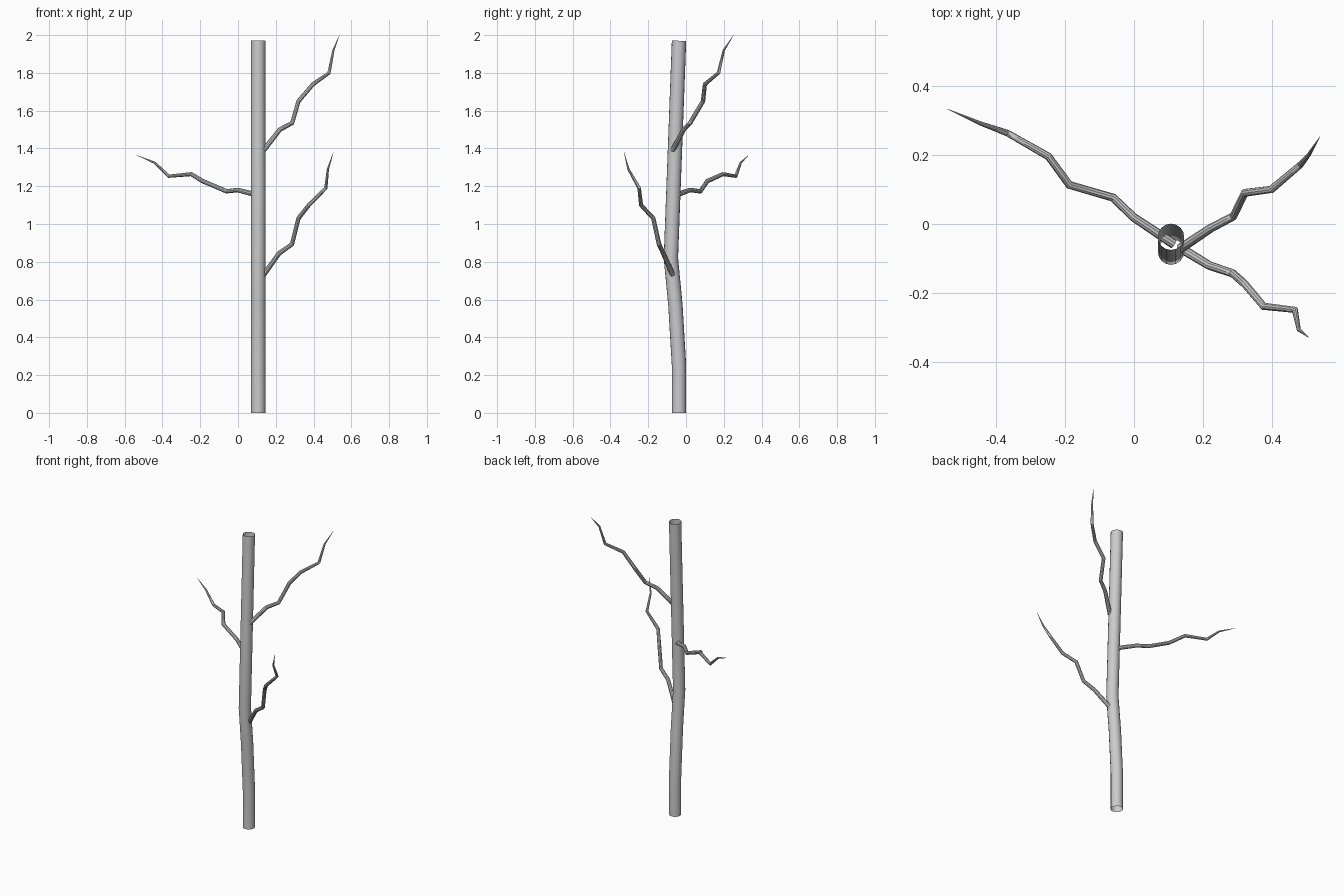
import bpy


def tube(name, points, radii, resolution):
    """Sweep an open round tube along a polyline, with a radius at each point."""
    curve = bpy.data.curves.new(name, 'CURVE')
    curve.dimensions = '3D'
    curve.bevel_depth = 1.0
    curve.bevel_resolution = resolution
    curve.use_fill_caps = False
    spline = curve.splines.new('POLY')
    spline.points.add(len(points) - 1)
    for p, co, r in zip(spline.points, points, radii):
        p.co = (*co, 1)
        p.radius = r
    obj = bpy.data.objects.new(name, curve)
    bpy.context.collection.objects.link(obj)
    bpy.ops.object.select_all(action='DESELECT')
    obj.select_set(True)
    bpy.context.view_layer.objects.active = obj
    bpy.ops.object.convert(target='MESH')
    bpy.ops.object.shade_smooth_by_angle()
    return bpy.context.object


# Trunk: gently bowed open tube
trunk = [(-0.037, 0), (-0.037, 0.25), (-0.056, 0.57), (-0.08, 0.82),
         (-0.062, 1.3), (-0.037, 1.97)]
tube("trunk", [(0.107, y, z) for y, z in trunk], [0.038] * len(trunk), 6)

# Branches: crooked twigs that taper to a point
branches = {
    "upper_right_branch": [
        (0.135, -0.07, 1.39), (0.222, -0.012, 1.50), (0.287, 0.022, 1.535),
        (0.32, 0.09, 1.65), (0.397, 0.10, 1.74), (0.482, 0.172, 1.80),
        (0.505, 0.20, 1.92), (0.537, 0.252, 2.0)],
    "lower_right_branch": [
        (0.135, -0.07, 0.73), (0.218, -0.12, 0.845), (0.286, -0.143, 0.893),
        (0.32, -0.173, 1.03), (0.375, -0.238, 1.10), (0.465, -0.248, 1.19),
        (0.476, -0.305, 1.29), (0.505, -0.328, 1.38)],
    "left_branch": [
        (0.115, -0.058, 1.15), (-0.002, 0.02, 1.18), (-0.06, 0.076, 1.173),
        (-0.187, 0.113, 1.227), (-0.247, 0.195, 1.264), (-0.366, 0.263, 1.253),
        (-0.442, 0.29, 1.325), (-0.538, 0.332, 1.365)],
}
taper = [0.014, 0.0125, 0.012, 0.0118, 0.0112, 0.0095, 0.006, 0.0005]
for name, pts in branches.items():
    tube(name, pts, taper, 3)
